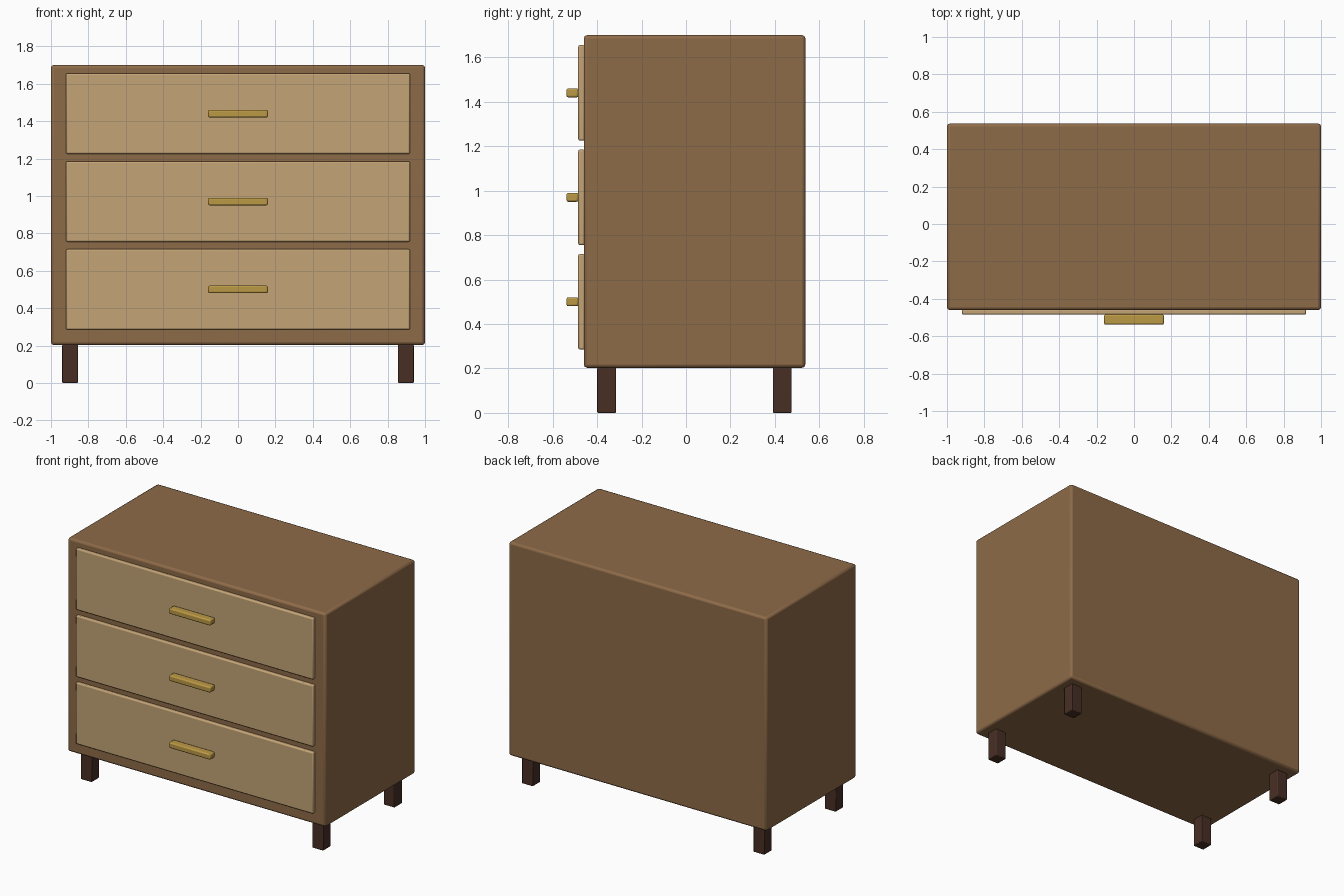
import bpy
import math

if "Cube" in bpy.data.objects:
    bpy.data.objects.remove(bpy.data.objects["Cube"])


def material(name, color):
    m = bpy.data.materials.new(name)
    m.diffuse_color = (*color, 1)
    m.use_nodes = True
    m.node_tree.nodes["Principled BSDF"].inputs["Base Color"].default_value = m.diffuse_color
    return m


WALNUT = material("walnut", (0.27, 0.145, 0.065))
OAK = material("light_oak", (0.55, 0.37, 0.18))
BRASS = material("brass", (0.50, 0.32, 0.06))
DARK = material("dark_wood", (0.065, 0.028, 0.018))


def box(name, x, y, z, mat, bevel, segments=2):
    """Bevelled box from (min, max) ranges on each axis."""
    centre = [(a + b) / 2 for a, b in (x, y, z)]
    bpy.ops.mesh.primitive_cube_add(size=1, location=centre)
    ob = bpy.context.object
    ob.name = name
    ob.scale = [b - a for a, b in (x, y, z)]
    bpy.ops.object.transform_apply(location=False, rotation=False, scale=True)
    ob.data.materials.append(mat)
    mod = ob.modifiers.new("bevel", 'BEVEL')
    mod.width = bevel
    mod.segments = segments
    bpy.ops.object.shade_smooth_by_angle(angle=math.radians(35))
    return ob


# Cabinet body
box("cabinet", (-1, 1), (-0.46, 0.537), (0.203, 1.7), WALNUT, 0.015)

# Drawer fronts with bar handles
for i, zc in enumerate((0.5, 0.97, 1.44), 1):
    box(f"drawer_front_{i}", (-0.92, 0.92), (-0.485, -0.455),
        (zc - 0.215, zc + 0.215), OAK, 0.008)
    box(f"handle_{i}", (-0.16, 0.16), (-0.538, -0.484),
        (zc - 0.02, zc + 0.02), BRASS, 0.008)

# Four square legs
for side, sx in (("left", -1), ("right", 1)):
    for end, yc in (("front", -0.357), ("back", 0.433)):
        box(f"{end}_{side}_leg", (sx * 0.8975 - 0.0425, sx * 0.8975 + 0.0425),
            (yc - 0.0425, yc + 0.0425), (0, 0.205), DARK, 0.005)
